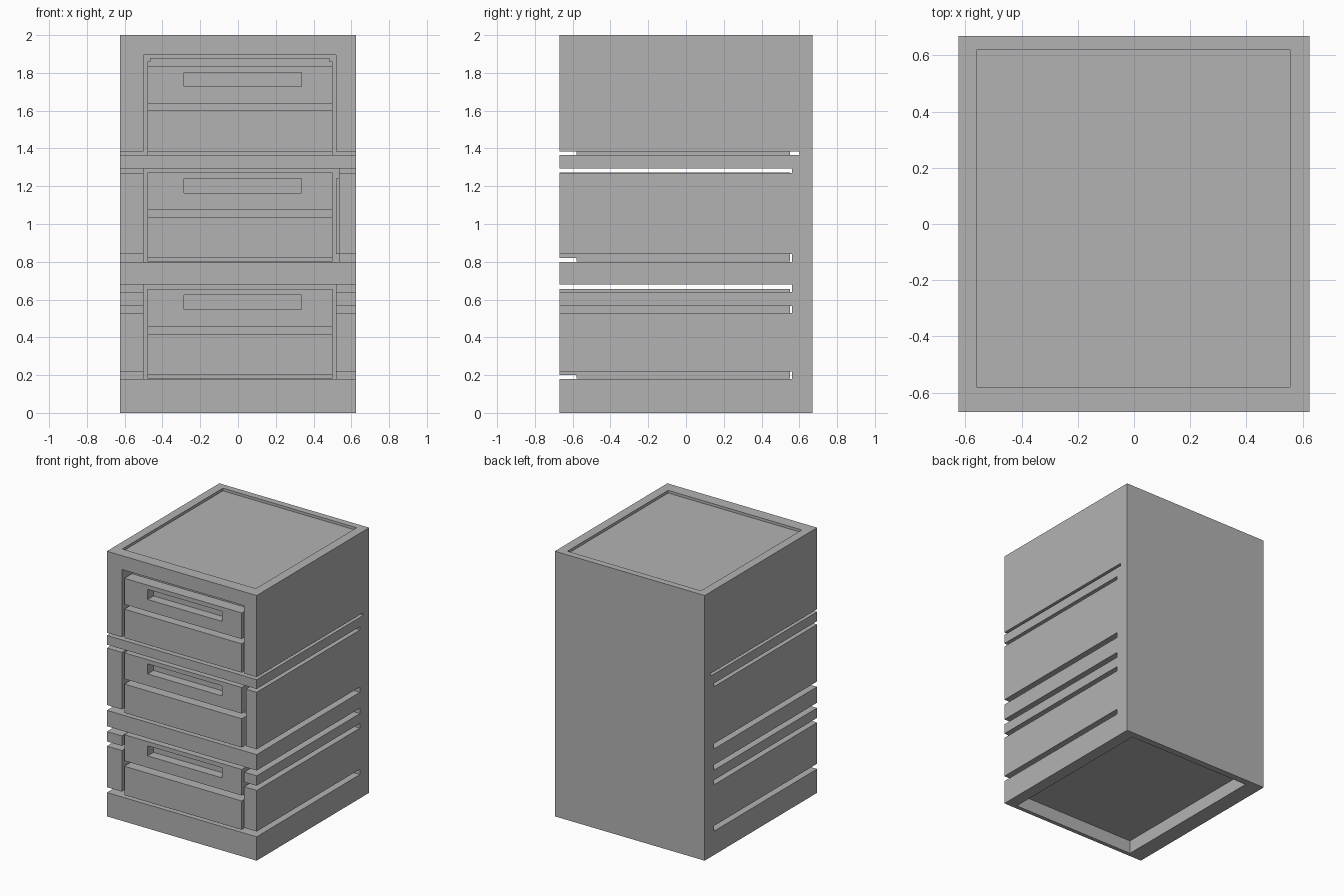
import bpy

default = bpy.data.objects.get("Cube")
if default:
    bpy.data.objects.remove(default, do_unlink=True)

grey = bpy.data.materials.new("plain_grey")
grey.use_nodes = True
GREY = (0.45, 0.45, 0.45, 1)
grey.diffuse_color = GREY
grey.node_tree.nodes["Principled BSDF"].inputs["Base Color"].default_value = GREY


def box(name, xs, ys, zs):
    """Axis-aligned box from its x, y and z ranges."""
    spans = (xs, ys, zs)
    bpy.ops.mesh.primitive_cube_add(size=1, location=[sum(s) / 2 for s in spans])
    ob = bpy.context.object
    ob.name = name
    ob.scale = [s[1] - s[0] for s in spans]
    bpy.ops.object.transform_apply(location=False, rotation=False, scale=True)
    ob.data.materials.append(grey)
    return ob


def cut(target, xs, ys, zs):
    """Subtract a box from the target."""
    cutter = box("cutter", xs, ys, zs)
    cutter.hide_render = True
    mod = target.modifiers.new("cut", 'BOOLEAN')
    mod.operation = 'DIFFERENCE'
    mod.solver = 'EXACT'
    mod.object = cutter
    bpy.context.view_layer.objects.active = target
    bpy.ops.object.modifier_apply(modifier=mod.name)
    bpy.data.objects.remove(cutter, do_unlink=True)


FRONT, PANEL_BACK, BAY_BACK = -0.67, -0.58, 0.6
OPEN = FRONT - 0.05          # cutters overshoot the front
DRAWER_X = (-0.48, 0.5)

# Cabinet shell with three drawer bays
cabinet = box("cabinet", (-0.625, 0.625), (FRONT, 0.67), (0, 2))
for right, floor, ceiling in ((0.52, 0.18, 0.68), (0.535, 0.8, 1.295), (0.52, 1.365, 1.895)):
    cut(cabinet, (-0.5, right), (OPEN, BAY_BACK), (floor, ceiling))

# Long slots through both side walls
for low, high, end in ((0.18, 0.22, 0.56), (0.53, 0.565, 0.56), (0.64, 0.68, 0.56),
                       (0.8, 0.84, 0.56), (1.27, 1.295, 0.56), (1.365, 1.385, 0.6)):
    cut(cabinet, (-0.7, 0.7), (OPEN, end), (low, high))

# Shallow tray in the top, deeper hollow underneath
cut(cabinet, (-0.56, 0.555), (-0.58, 0.62), (1.98, 2.1))
cut(cabinet, (-0.5, 0.535), (-0.64, 0.62), (-0.1, 0.1))

# Thin guide inside the middle bay
box("middle_guide", (0.52, 0.535), (-0.5, 0.56), (0.84, 1.24))

# Drawers: body, lower panel, upper panel with a recessed grip
for name, floor, bottom, top, body_top in (("bottom", 0.18, 0.2, 0.655, 0.655),
                                           ("middle", 0.8, 0.82, 1.273, 1.273),
                                           ("top", 1.365, 1.385, 1.835, 1.86)):
    box(name + "_drawer_body", DRAWER_X, (PANEL_BACK, 0.55), (floor + 0.001, body_top))
    box(name + "_drawer_lower_panel", DRAWER_X, (FRONT, PANEL_BACK), (bottom, bottom + 0.217))
    upper = box(name + "_drawer_upper_panel", DRAWER_X, (FRONT, PANEL_BACK), (top - 0.197, top))
    cut(upper, (-0.285, 0.335), (OPEN, FRONT + 0.07), (top - 0.108, top - 0.032))

# Narrower raised rim on the top drawer
box("top_drawer_rim", (-0.465, 0.485), (PANEL_BACK, 0.55), (1.86, 1.88))
